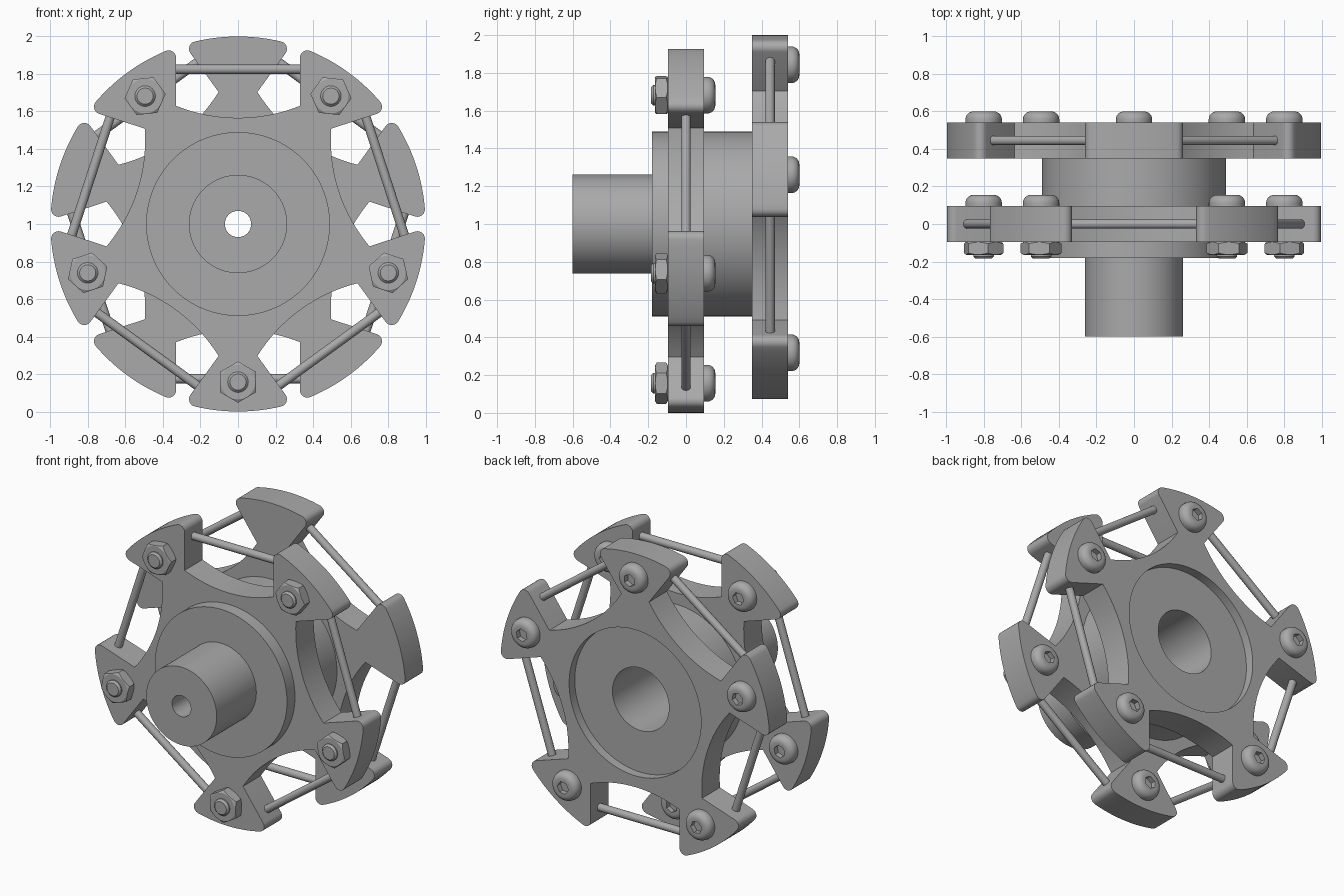
import bpy, bmesh
from math import pi, radians, sin, cos, sqrt, atan2
from mathutils import Matrix

if "Cube" in bpy.data.objects:
    bpy.data.objects.remove(bpy.data.objects["Cube"])

grey = bpy.data.materials.new("plain grey")
grey.use_nodes = True
grey.diffuse_color = (0.4, 0.4, 0.4, 1)
grey.node_tree.nodes["Principled BSDF"].inputs["Base Color"].default_value = (0.4, 0.4, 0.4, 1)

STEP = radians(72)
SPOKE_R, ROD_R = 0.843, 0.825
HALF = 0.095


def place(angle=0, radius=0, y=0):
    """Local z faces the front, local x points outward from the axle."""
    return (Matrix.Translation((0, y, 1)) @ Matrix.Rotation(-angle, 4, 'Y')
            @ Matrix.Rotation(pi / 2, 4, 'X') @ Matrix.Translation((radius, 0, 0)))


def add(name, mesh, matrix):
    ob = bpy.data.objects.new(name, mesh)
    bpy.context.collection.objects.link(ob)
    ob.matrix_world = matrix
    return ob


def smooth(ob):
    bpy.ops.object.select_all(action='DESELECT')
    ob.select_set(True)
    bpy.context.view_layer.objects.active = ob
    bpy.ops.object.shade_smooth_by_angle(angle=radians(28))


def hexagon(size, t):
    return size * cos(pi / 6) / cos(t % (pi / 3) - pi / 6)


def turned(name, rings, segs=48, closed=False):
    """Skin rings around z; a ring is (radius, height) or a function of angle."""
    bm = bmesh.new()
    loops = []
    for ring in rings:
        loop = []
        for i in range(segs):
            t = 2 * pi * i / segs
            r, h = ring(t + 1e-9) if callable(ring) else ring
            loop.append(bm.verts.new((r * cos(t), r * sin(t), h)))
        loops.append(loop)
    pairs = list(zip(loops, loops[1:]))
    if closed:
        pairs.append((loops[-1], loops[0]))
    else:
        bm.faces.new(loops[0])
        bm.faces.new(loops[-1])
    for a, b in pairs:
        for i in range(segs):
            j = (i + 1) % segs
            bm.faces.new((a[i], a[j], b[j], b[i]))
    bmesh.ops.recalc_face_normals(bm, faces=bm.faces)
    mesh = bpy.data.meshes.new(name)
    bm.to_mesh(mesh)
    bm.free()
    mesh.materials.append(grey)
    return mesh


# Five-spoked plate outline: a disc with straight-sided, curved-floor gaps
def plate_outline(first_gap):
    half, fillet, floor, floor_r = 0.33, 0.04, 0.566, 0.88
    cx = half + fillet
    cy = sqrt((1 - fillet) ** 2 - cx ** 2)
    phi = atan2(cy, cx)
    right = [(cx + fillet * cos(a), cy + fillet * sin(a))
             for a in (phi + (pi - phi) * i / 6 for i in range(7))]
    bottom = []
    for i in range(17):
        x = half - 2 * half * i / 16
        bottom.append((x, floor + floor_r - sqrt(floor_r ** 2 - x * x)))
    left = [(-x, y) for x, y in reversed(right)]
    span = STEP - 2 * (pi / 2 - phi)
    rim = [(cos(a), sin(a)) for a in (pi - phi + span * i / 14 for i in range(1, 14))]
    pts = []
    for k in range(5):
        a = first_gap - pi / 2 + k * STEP
        pts += [(x * cos(a) - y * sin(a), x * sin(a) + y * cos(a))
                for x, y in right + bottom + left + rim]
    return pts


def plate(name, first_gap, hole, y):
    curve = bpy.data.curves.new(name, 'CURVE')
    curve.dimensions = '2D'
    curve.fill_mode = 'BOTH'
    curve.extrude = HALF
    circle = [(hole * cos(2 * pi * i / 96), hole * sin(2 * pi * i / 96)) for i in range(96)]
    for pts in (plate_outline(first_gap), circle):
        spline = curve.splines.new('POLY')
        spline.points.add(len(pts) - 1)
        for p, (px, py) in zip(spline.points, pts):
            p.co = (px, py, 0, 1)
        spline.use_cyclic_u = True
    curve.materials.append(grey)
    ob = add(name, curve, place(y=y))
    bpy.ops.object.select_all(action='DESELECT')
    ob.select_set(True)
    bpy.context.view_layer.objects.active = ob
    bpy.ops.object.convert(target='MESH')
    smooth(bpy.context.object)


# Hub with stepped bore and front sleeve (heights run toward the front)
hub = turned("hub", [(0.07, 0.6), (0.262, 0.6), (0.262, 0.18), (0.49, 0.18),
                     (0.49, -0.35), (0.5, -0.36), (0.5, -0.48), (0.21, -0.48),
                     (0.21, 0.3), (0.07, 0.3)], 96, closed=True)
smooth(add("hub", hub, place()))

# Shared hardware meshes
NUT, CHAMFER, NUT_H = 0.11, 0.092, 0.07


def nut_edge(top):
    def ring(t):
        r = hexagon(NUT, t)
        drop = (r - CHAMFER) * 0.6
        return r, (NUT_H - drop if top else drop)
    return ring


nut = turned("nut", [(CHAMFER, 0), nut_edge(False), nut_edge(True), (CHAMFER, NUT_H)])
stub = turned("bolt_end", [(0.055, 0), (0.055, 0.078), (0.043, 0.09)], 32)
dome = [(0.055 + 0.042 * cos(a), -0.018 - 0.042 * sin(a))
        for a in (pi / 2 * i / 6 for i in range(7))]
head = turned("bolt_head", [(0.097, 0)] + dome
              + [lambda t: (hexagon(0.042, t), -0.06), lambda t: (hexagon(0.042, t), -0.025)])
rod = turned("roller_rod", [(0.025, -0.36), (0.025, 0.36)], 24)

# Both plates, the rear one turned half a step
for side, y, spoke, hole in (("front", 0, -pi / 2, 0.47), ("rear", 0.445, pi / 2, 0.49)):
    plate(side + "_plate", spoke + STEP / 2, hole, y)
    for k in range(5):
        a = spoke + k * STEP
        smooth(add(side + "_bolt_head", head, place(a, SPOKE_R, y + HALF)))
        if side == "front":
            smooth(add("front_nut", nut, place(a, SPOKE_R, y - HALF)))
            smooth(add("front_bolt_end", stub, place(a, SPOKE_R, y - HALF)))
        smooth(add(side + "_roller_rod", rod,
                   place(a + STEP / 2, ROD_R, y) @ Matrix.Rotation(pi / 2, 4, 'X')))
